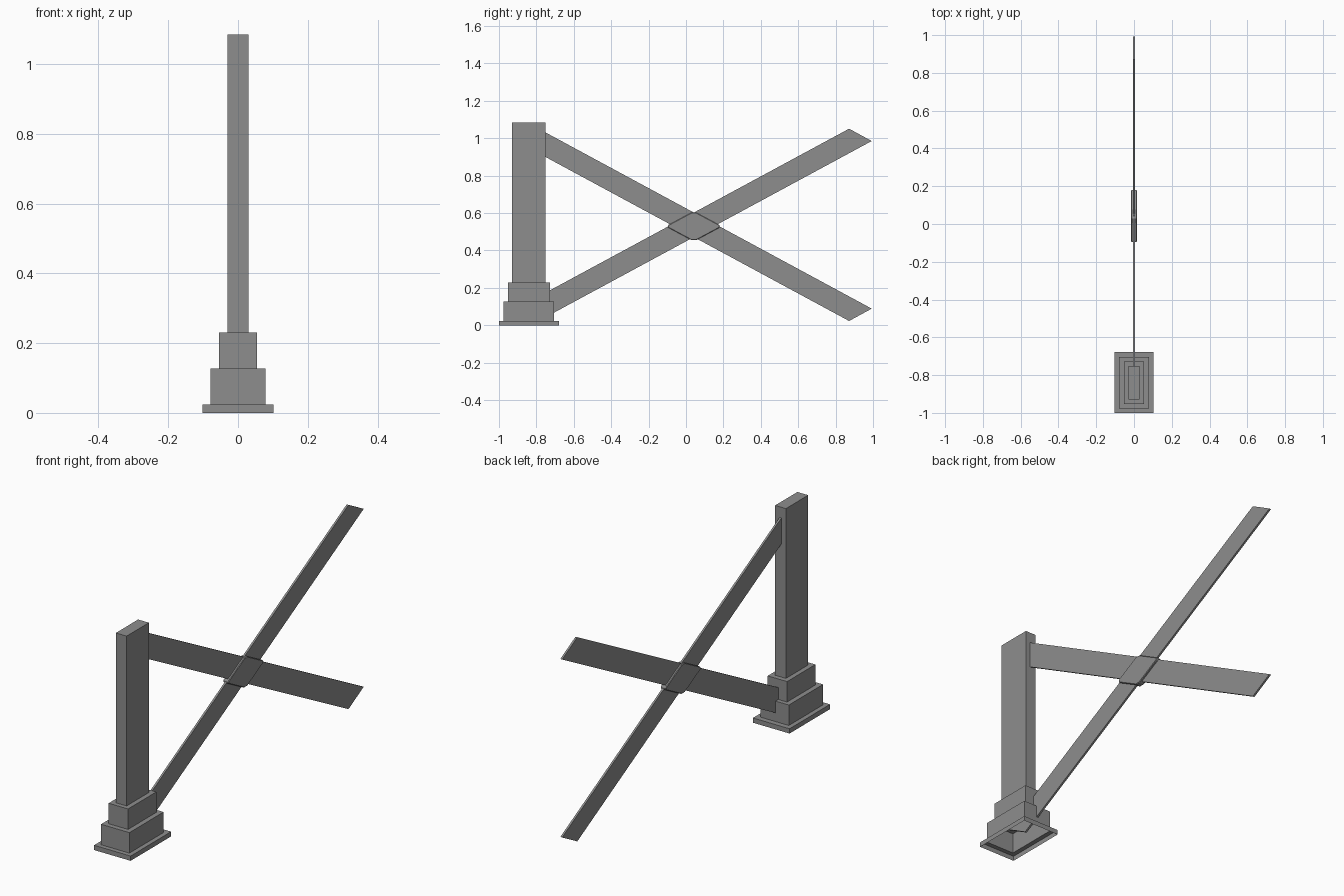
import bpy
import bmesh

cube = bpy.data.objects.get("Cube")
if cube:
    bpy.data.objects.remove(cube, do_unlink=True)

grey = bpy.data.materials.new("stone_grey")
grey.use_nodes = True
colour = (0.27, 0.27, 0.27, 1)
grey.diffuse_color = colour
grey.node_tree.nodes["Principled BSDF"].inputs["Base Color"].default_value = colour


def finish(name, bm):
    bmesh.ops.recalc_face_normals(bm, faces=bm.faces)
    mesh = bpy.data.meshes.new(name)
    bm.to_mesh(mesh)
    bm.free()
    mesh.materials.append(grey)
    obj = bpy.data.objects.new(name, mesh)
    bpy.context.collection.objects.link(obj)
    return obj


def plate(name, outline, half):
    """Solid plate from a (y, z) outline, centred on x = 0."""
    bm = bmesh.new()
    face = bm.faces.new([bm.verts.new((-half, y, z)) for y, z in outline])
    extruded = bmesh.ops.extrude_face_region(bm, geom=[face])["geom"]
    verts = [g for g in extruded if isinstance(g, bmesh.types.BMVert)]
    bmesh.ops.translate(bm, vec=(2 * half, 0, 0), verts=verts)
    return finish(name, bm)


# Stepped pillar: one shell, open underneath; tiers are (half width, front, back, top)
tiers = [(0.102, -1.0, -0.678, 0.024), (0.079, -0.977, -0.705, 0.127),
         (0.054, -0.952, -0.727, 0.23), (0.03, -0.929, -0.752, 1.085)]
bm = bmesh.new()
previous = None
bottom = 0.0
for half, front, back, top in tiers:
    for z in (bottom, top):
        ring = [bm.verts.new(p) for p in ((-half, front, z), (half, front, z),
                                          (half, back, z), (-half, back, z))]
        if previous:
            for i in range(4):
                j = (i + 1) % 4
                bm.faces.new((previous[i], previous[j], ring[j], ring[i]))
        previous = ring
    bottom = top
bm.faces.new(previous)
finish("stepped_pillar", bm)

# Crossed arms: parallelograms whose ends are cut parallel to the other arm
cy, cz = 0.042, 0.537
for name, side in (("rising_arm", 1), ("falling_arm", -1)):
    corners = [(0.83, 0.514), (0.951, 0.448), (-0.83, -0.514), (-0.951, -0.448)]
    plate(name, [(cy + y, cz + side * z) for y, z in corners], 0.005)

# Thicker hub where the arms cross: a diamond with clipped corners
w, h, cw, ch = 0.138, 0.074, 0.012, 0.0065
outline = [(-w, -ch), (-cw, -h), (cw, -h), (w, -ch),
           (w, ch), (cw, h), (-cw, h), (-w, ch)]
hub = plate("crossing_hub", [(cy + y, cz - 0.008 + z) for y, z in outline], 0.015)
bevel = hub.modifiers.new("soft_edges", "BEVEL")
bevel.width = 0.003
bevel.segments = 1
